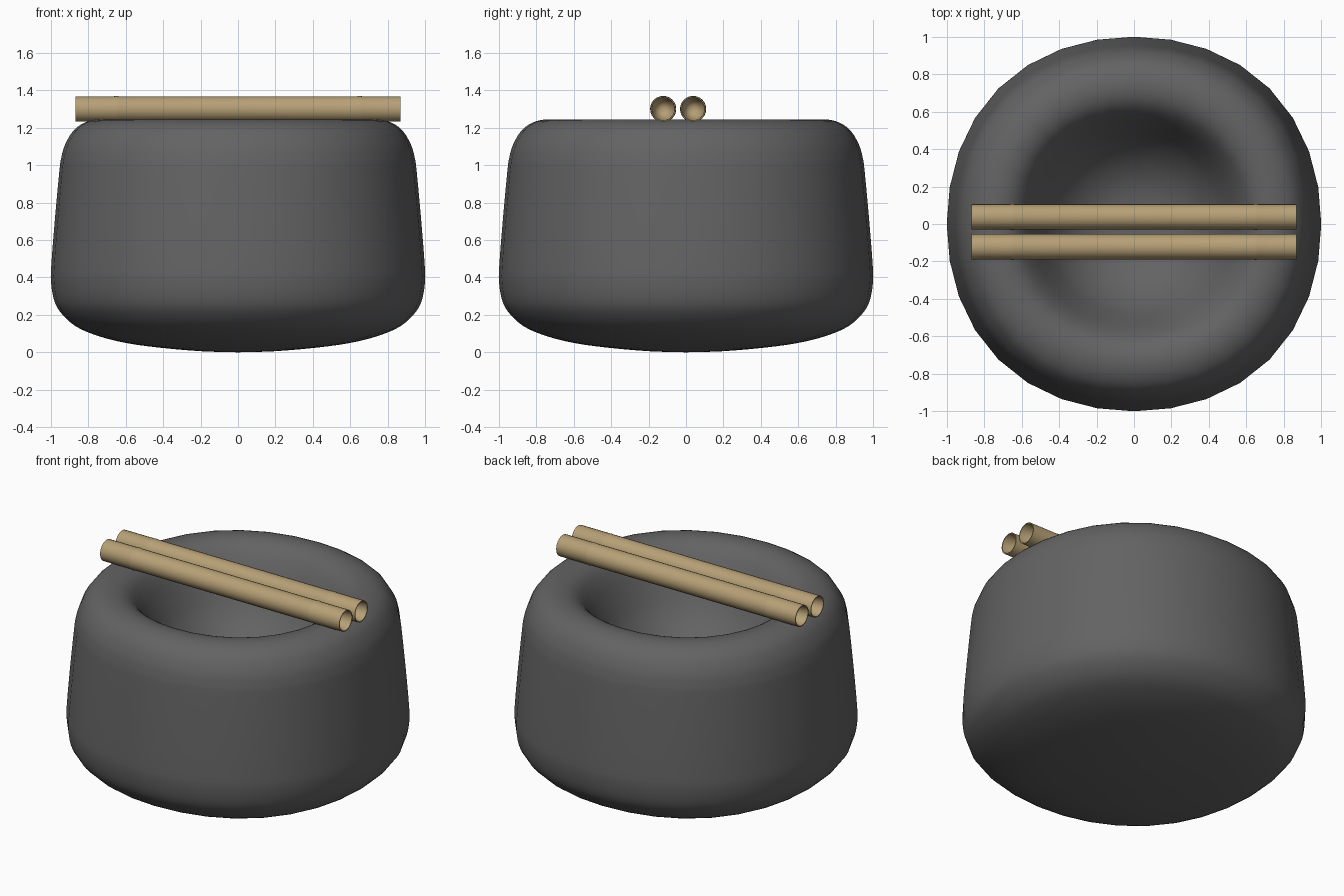
import bpy
import bmesh
import math
from mathutils import Matrix, Vector

if "Cube" in bpy.data.objects:
    bpy.data.objects.remove(bpy.data.objects["Cube"], do_unlink=True)


def material(name, colour):
    mat = bpy.data.materials.new(name)
    mat.use_nodes = True
    mat.diffuse_color = (*colour, 1)
    bsdf = next(n for n in mat.node_tree.nodes if n.type == "BSDF_PRINCIPLED")
    bsdf.inputs["Base Color"].default_value = (*colour, 1)
    bsdf.inputs["Roughness"].default_value = 0.8
    return mat


def smooth_profile(points, steps=3):
    """Pass a smooth curve through the points, keeping both end points."""
    pts = [Vector(p) for p in points]
    pts = [pts[0]] + pts + [pts[-1]]
    curve = []
    for a, b, c, d in zip(pts, pts[1:], pts[2:], pts[3:]):
        for i in range(steps):
            t = i / steps
            curve.append(b + (c - a) * t / 2 + (a - 2.5 * b + 2 * c - d / 2) * t * t
                         + (1.5 * (b - c) + (d - a) / 2) * t ** 3)
    return [tuple(p) for p in curve] + [points[-1]]


def lathe(name, profile, sides, mat, transform=Matrix(), squareness=0, angle=60):
    """Spin (radius, height) points about z, bulging slightly on the diagonals."""
    bm = bmesh.new()
    turns = [2 * math.pi * i / sides for i in range(sides)]
    rings = []
    for r, z in profile:
        if r == 0:
            rings.append([bm.verts.new((0, 0, z))] * sides)
            continue
        ring = []
        for a in turns:
            reach = r * (1 + squareness * math.sin(2 * a) ** 2)
            ring.append(bm.verts.new((reach * math.cos(a), reach * math.sin(a), z)))
        rings.append(ring)
    for low, high in zip(rings, rings[1:]):
        for i in range(sides):
            j = (i + 1) % sides
            corners = [low[i], low[j], high[j], high[i]]
            bm.faces.new(list(dict.fromkeys(corners)))
    bmesh.ops.recalc_face_normals(bm, faces=bm.faces[:])
    bm.transform(transform)
    mesh = bpy.data.meshes.new(name)
    bm.to_mesh(mesh)
    bm.free()
    mesh.materials.append(mat)
    obj = bpy.data.objects.new(name, mesh)
    bpy.context.collection.objects.link(obj)
    bpy.ops.object.select_all(action="DESELECT")
    obj.select_set(True)
    bpy.context.view_layer.objects.active = obj
    bpy.ops.object.shade_smooth_by_angle(angle=math.radians(angle))


stone = material("dark stone", (0.125, 0.125, 0.125))
bamboo = material("dry bamboo", (0.47, 0.35, 0.18))

# Stone basin: rounded base, tapering wall, soft rim and hollow
outside = [(0, 0), (0.2, 0.006), (0.42, 0.025), (0.6, 0.05), (0.75, 0.088),
           (0.87, 0.14), (0.95, 0.215), (0.985, 0.285), (1, 0.38), (0.998, 0.47),
           (0.98, 0.7), (0.955, 0.97), (0.945, 1.04), (0.925, 1.11),
           (0.88, 1.185), (0.82, 1.228), (0.75, 1.245)]
hollow = [(0.68, 1.235), (0.62, 1.197), (0.565, 1.12), (0.51, 1.01), (0.44, 0.88),
          (0.34, 0.77), (0.22, 0.7), (0.1, 0.675), (0, 0.67)]
lathe("stone_basin", smooth_profile(outside + hollow), 32, stone, squareness=0.024)

# Bamboo poles: a cane with two faint nodes and a tapered bore in each end
half, node, radius = 0.869, 0.65, 0.068
half_cane = [(0, 0.5), (0.062, half), (radius, half), (radius, node + 0.012),
             (radius + 0.002, node), (radius, node - 0.012)]
cane = half_cane + [(r, -x) for r, x in reversed(half_cane)]
along_x = Matrix.Rotation(math.pi / 2, 4, "Y")
for name, y in (("back_bamboo_pole", 0.038), ("front_bamboo_pole", -0.122)):
    lathe(name, cane, 24, bamboo, Matrix.Translation((0, y, 1.301)) @ along_x, angle=40)
